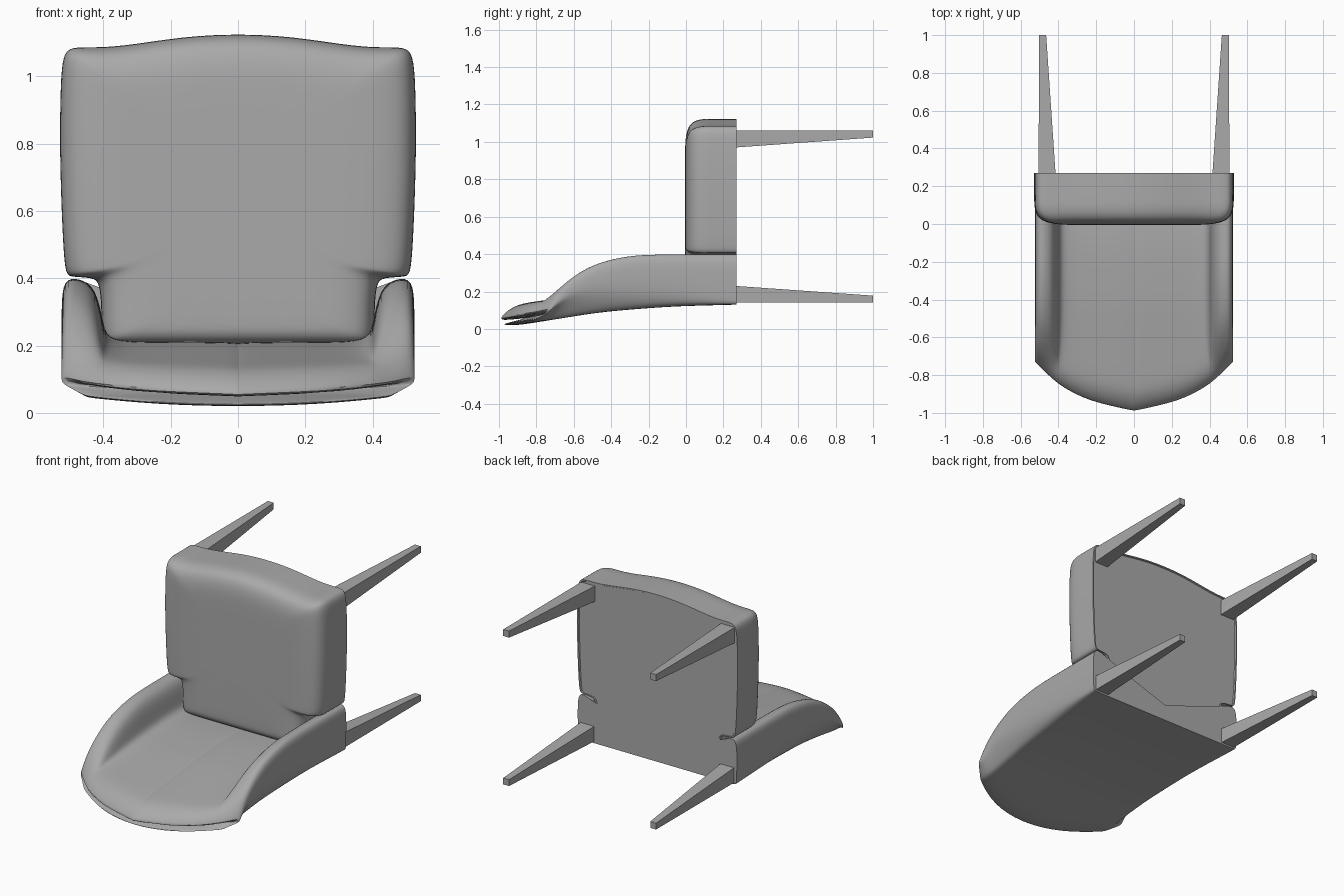
import bpy, bmesh, math

cube = bpy.data.objects.get("Cube")
if cube:
    bpy.data.objects.remove(cube)

mat = bpy.data.materials.new("plain_grey")
mat.use_nodes = True
GREY = (0.4, 0.4, 0.4, 1)
mat.diffuse_color = GREY
mat.node_tree.nodes["Principled BSDF"].inputs["Base Color"].default_value = GREY


def interp(table, y):
    """Piecewise linear lookup in a table sorted by y."""
    if y <= table[0][0]:
        return table[0][1]
    for (a, p), (b, q) in zip(table, table[1:]):
        if y <= b:
            return p + (q - p) * (y - a) / (b - a)
    return table[-1][1]


def loft(name, rings, sharp=(), levels=2):
    """Skin closed rings of equal length, cap both ends, crease the listed rings."""
    bm = bmesh.new()
    crease = bm.edges.layers.float.new("crease_edge")
    vs = [[bm.verts.new(p) for p in r] for r in rings]
    n = len(vs[0])
    for a, b in zip(vs, vs[1:]):
        for i in range(n):
            j = (i + 1) % n
            bm.faces.new((a[i], a[j], b[j], b[i]))
    bm.faces.new(vs[0])
    bm.faces.new(vs[-1])
    for k in sharp:
        for i in range(n):
            bm.edges.get((vs[k][i], vs[k][(i + 1) % n]))[crease] = 1
    bmesh.ops.recalc_face_normals(bm, faces=bm.faces)
    me = bpy.data.meshes.new(name)
    bm.to_mesh(me)
    bm.free()
    me.materials.append(mat)
    ob = bpy.data.objects.new(name, me)
    bpy.context.collection.objects.link(ob)
    if levels:
        bpy.ops.object.select_all(action='DESELECT')
        ob.select_set(True)
        bpy.context.view_layer.objects.active = ob
        ob.modifiers.new("subdivision", 'SUBSURF').levels = levels
        bpy.ops.object.modifier_apply(modifier="subdivision")
        bpy.ops.object.shade_smooth_by_angle(angle=math.radians(40))
    return ob


def mirrored(half):
    """Close a half outline whose first and last points lie on x = 0."""
    return half + [(-x, *r) for x, *r in half[-2:0:-1]]


# Backrest shell with side wings: outer, inner and wing-top heights along y
OUTER = [(-1, .003), (-.8, .035), (-.46, .09), (-.1, .12), (.27, .13)]
INNER = [(-1, .115), (-.9, .135), (-.8, .148), (-.4, .195), (0, .22), (.27, .19)]
WING = [(-.8, .12), (-.7, .2), (-.6, .285), (-.5, .345), (-.35, .388), (-.2, .4), (.27, .4)]
STATIONS = [.27, .25, .1, -.1, -.3, -.42, -.54, -.66, -.76, -.84, -.9, -.95, -.985, -1]


def shell_ring(yc):
    roll = max(0, (-.86 - yc) / .14)
    thick = max(.12, math.sqrt(1 - roll * roll))
    corner = .012 + .1 * min(1, max(0, (.25 - yc) / 1.1))

    def point(x, kind):
        y = .27 + (yc - .27) * (1 - .2 * (abs(x) / .52) ** 2.2)
        b, s = interp(OUTER, y), interp(INNER, y)
        t = max(s, interp(WING, y))
        z = {"outer": b, "corner": min(b + corner, (b + t) / 2), "side": (b + 2 * t) / 3,
             "top": t, "round": t - (t - s) * .15, "fillet": s + (t - s) * .25,
             "inner": s, "seam": s - .006}[kind]
        mid = b + .025
        return (x, y, mid + (z - mid) * thick)

    half = [(0, "outer"), (.25, "outer"), (.44, "outer"), (.525 - corner * .6, "outer"),
            (.522, "corner"), (.525, "side"), (.52, "top"), (.47, "top"), (.42, "round"),
            (.4, "fillet"), (.385, "inner"), (.25, "inner"), (.006, "inner"), (0, "seam")]
    return [point(*p) for p in mirrored(half)]


loft("backrest_shell", [shell_ring(y) for y in STATIONS], sharp=(0,))

# Seat cushion: notched outline around the wings, crowned front edge
OUTLINE = [(0, .2), (.25, .2), (.39, .2), (.405, .22), (.405, .3), (.41, .385), (.43, .403),
           (.5, .403), (.514, .415), (.522, .55), (.53, .78), (.527, .98), (.52, 1.065),
           (.495, 1.088), (.42, 1.084), (.32, 1.092), (.16, 1.118), (0, 1.126)]
LAYERS = [(.264, .012), (.27, .008), (.27, 0), (.25, 0), (.15, 0), (.085, 0), (.04, .016),
          (.012, .05), (-.003, .12), (-.006, .22)]


def cushion_ring(y, inset):
    k = 1 - inset / .52
    ring = []
    for x, z in mirrored(OUTLINE):
        kz = 1 - inset / .52 * (.35 if z < .5 else 1)
        ring.append((x * k, y, .7 + (z - .7) * kz))
    return ring


loft("seat_cushion", [cushion_ring(*l) for l in LAYERS], sharp=(0, 1, 2))


# Four tapered legs, straight on the outer side
def leg_ring(side, y, x0, x1, z0, z1):
    return [(side * x, y, z) for x, z in ((x0, z0), (x1, z0), (x1, z1), (x0, z1))]


for side, label in ((1, "left"), (-1, "right")):
    loft(f"front_leg_{label}", [leg_ring(side, .262, .415, .505, .97, 1.062),
                                leg_ring(side, 1, .465, .503, 1.023, 1.062)], levels=0)
    loft(f"rear_leg_{label}", [leg_ring(side, .262, .415, .505, .14, .23),
                               leg_ring(side, 1, .465, .503, .14, .178)], levels=0)
